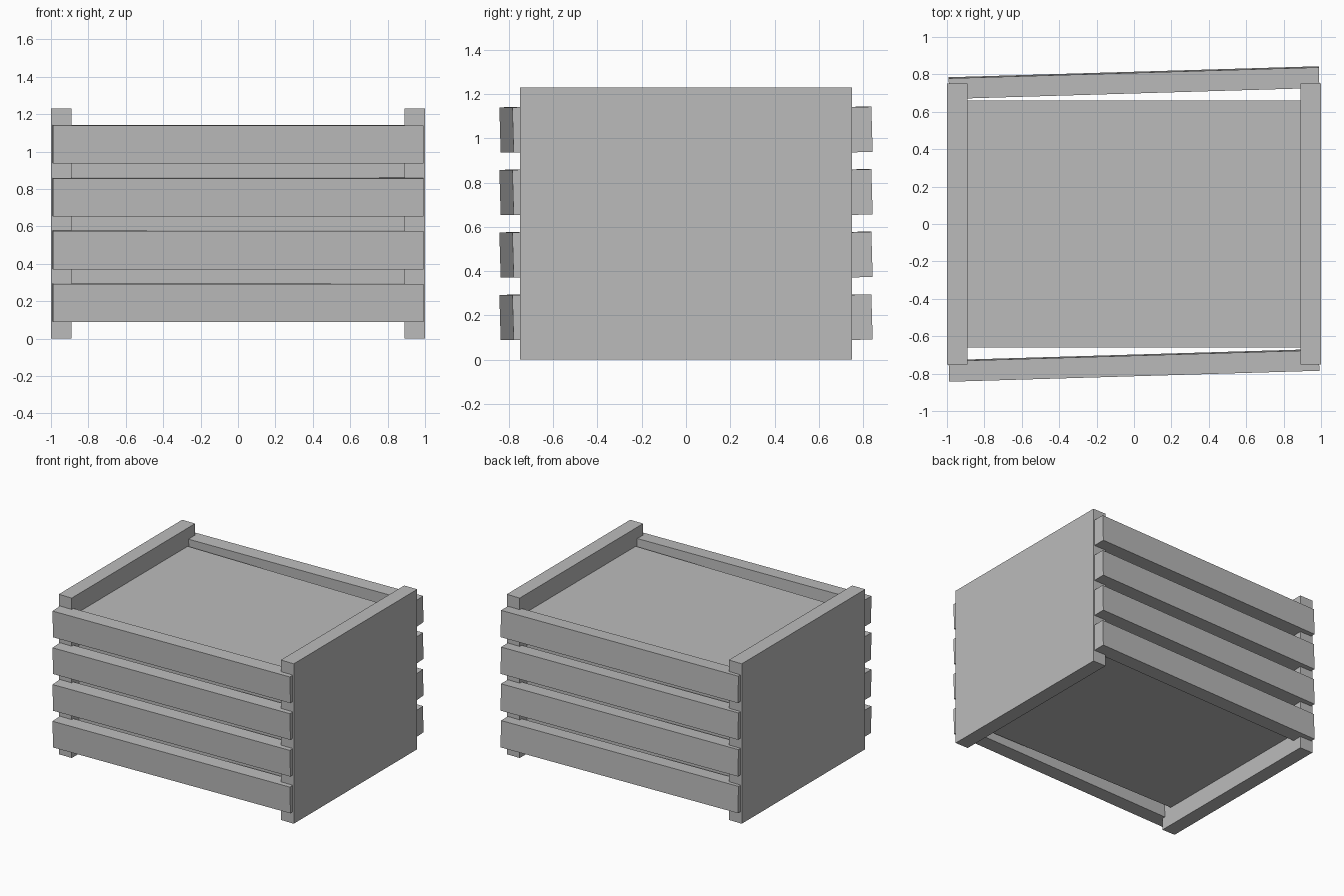
import bpy
import math

if "Cube" in bpy.data.objects:
    bpy.data.objects.remove(bpy.data.objects["Cube"])

grey = bpy.data.materials.new("plain grey")
grey.diffuse_color = (0.5, 0.5, 0.5, 1)
grey.use_nodes = True
grey.node_tree.nodes["Principled BSDF"].inputs["Base Color"].default_value = grey.diffuse_color


def box(name, centre, size, rotation=(0, 0, 0)):
    bpy.ops.mesh.primitive_cube_add(size=1, location=centre)
    obj = bpy.context.object
    obj.name = name
    obj.scale = size
    bpy.ops.object.transform_apply(location=False, rotation=False, scale=True)
    obj.rotation_euler = rotation
    obj.data.materials.append(grey)
    return obj


# Solid core, recessed at top and bottom
box("core", (0, 0, 0.615), (1.78, 1.32, 0.95))

# End panels
for side, sign in (("left", -1), ("right", 1)):
    box(f"{side}_end_panel", (sign * 0.945, 0, 0.615), (0.11, 1.5, 1.23))

# Slightly skewed slats on front and back
tilt = (math.radians(1.7), 0, math.radians(1.7))
for side, y in (("front", -0.756), ("back", 0.756)):
    for i in range(4):
        box(f"{side}_slat_{i + 1}", (0, y, 0.192 + 0.2825 * i),
            (1.98, 0.11, 0.204), tilt)
